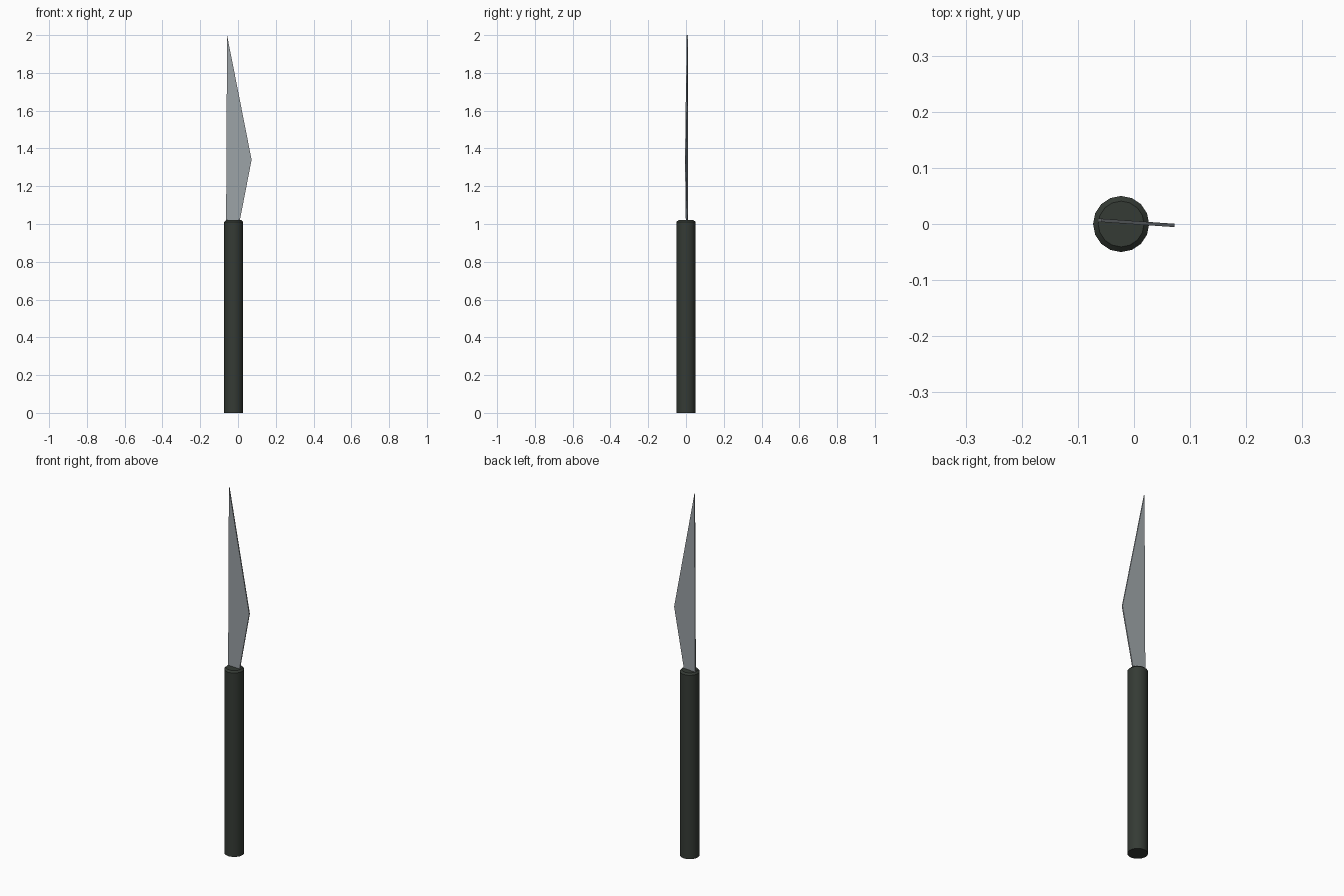
import bpy, bmesh
from mathutils import Vector

if "Cube" in bpy.data.objects:
    bpy.data.objects.remove(bpy.data.objects["Cube"])


def material(name, rgb):
    m = bpy.data.materials.new(name)
    m.diffuse_color = (*rgb, 1)
    m.use_nodes = True
    m.node_tree.nodes["Principled BSDF"].inputs["Base Color"].default_value = m.diffuse_color
    return m


# Handle: long cylinder with a chamfered top rim
bpy.ops.mesh.primitive_cylinder_add(vertices=16, radius=0.05, depth=1.02,
                                    location=(-0.023, 0, 0.51))
handle = bpy.context.object
handle.name = "handle"
bm = bmesh.new()
bm.from_mesh(handle.data)
rim = [e for e in bm.edges if all(v.co.z > 0.5 for v in e.verts)]
bmesh.ops.bevel(bm, geom=rim, offset=0.009, segments=1, affect='EDGES')
bm.to_mesh(handle.data)
bm.free()
handle.data.materials.append(material("dark_grip", (0.035, 0.043, 0.035)))
bpy.ops.object.shade_smooth_by_angle()

# Blade: thin slab from a side profile (x, z), turned slightly about z
profile = [(-0.063, 1.0), (0.006, 1.0), (0.072, 1.34), (-0.058, 2.0)]
thickness = 0.006
bm = bmesh.new()
verts = [bm.verts.new((x, 0.0025 - 0.07 * x - thickness / 2, z)) for x, z in profile]
face = bm.faces.new(verts)
ext = bmesh.ops.extrude_face_region(bm, geom=[face])
moved = [g for g in ext["geom"] if isinstance(g, bmesh.types.BMVert)]
bmesh.ops.translate(bm, vec=Vector((0, thickness, 0)), verts=moved)
bmesh.ops.recalc_face_normals(bm, faces=bm.faces)
mesh = bpy.data.meshes.new("blade")
bm.to_mesh(mesh)
bm.free()
blade = bpy.data.objects.new("blade", mesh)
bpy.context.collection.objects.link(blade)
mesh.materials.append(material("steel", (0.33, 0.36, 0.38)))
